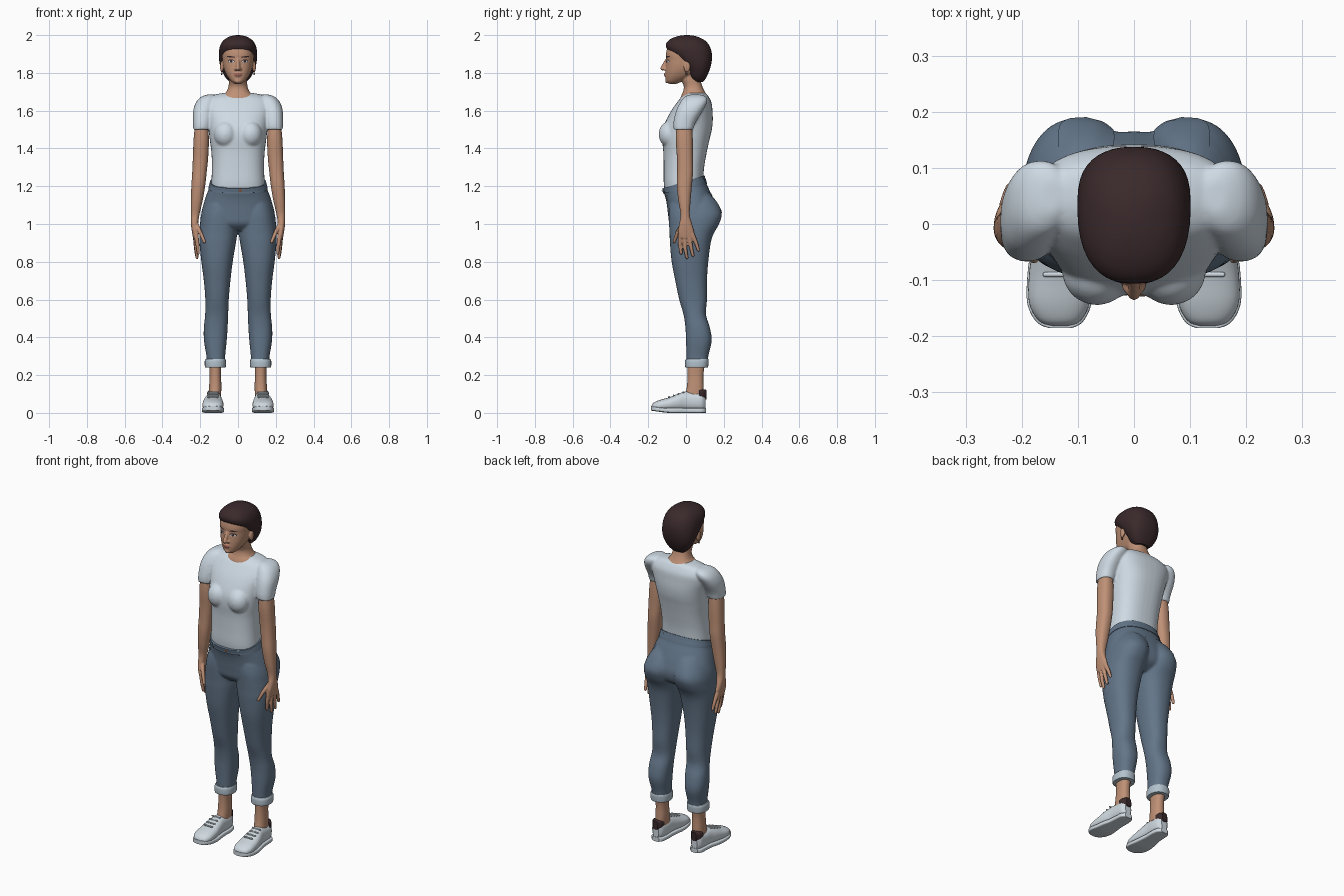
import bpy, bmesh, math
from mathutils import Vector, Matrix
from mathutils.bvhtree import BVHTree


def material(name, r, g, b):
    m = bpy.data.materials.new(name)
    m.diffuse_color = (r, g, b, 1)
    return m


SHIRT = material("white_cotton", 0.62, 0.70, 0.77)
DENIM = material("blue_denim", 0.125, 0.18, 0.25)
SKIN = material("skin", 0.52, 0.28, 0.18)
HAIR = material("dark_brown_hair", 0.042, 0.022, 0.024)
SHOE = material("shoe_white", 0.62, 0.69, 0.74)
CUFF = material("pale_denim", 0.45, 0.54, 0.61)
LIPS = material("lips", 0.36, 0.13, 0.10)
EYE = material("eye_white", 0.65, 0.65, 0.65)
COPPER = material("copper", 0.25, 0.11, 0.06)


def loft(bm, rings, s=1, p=2.3, axis='Z', n=40, sub=4):
    """Smooth loft; each ring is (t, a0, a1, b0, b1): height and the bounds of the section."""
    full = []
    for i in range(len(rings) - 1):
        q = [Vector(rings[max(0, min(len(rings) - 1, i + k))]) for k in (-1, 0, 1, 2)]
        for j in range(sub):
            t = j / sub
            full.append(0.5 * (2 * q[1] + (q[2] - q[0]) * t + (2 * q[0] - 5 * q[1] + 4 * q[2] - q[3]) * t * t
                               + (3 * q[1] - q[0] - 3 * q[2] + q[3]) * t ** 3))
    full.append(Vector(rings[-1]))
    loops = []
    for t, a0, a1, b0, b1 in full:
        loop = []
        for k in range(n):
            w = 2 * math.pi * k / n
            c, d = [math.copysign(abs(f) ** (2 / p), f) for f in (math.cos(w), math.sin(w))]
            a, b = s * ((a0 + a1) + (a1 - a0) * c) / 2, ((b0 + b1) + (b1 - b0) * d) / 2
            loop.append(bm.verts.new((a, b, t) if axis == 'Z' else (a, t, b)))
        loops.append(loop)
    for u, v in zip(loops, loops[1:]):
        for k in range(n):
            bm.faces.new((u[k], u[(k + 1) % n], v[(k + 1) % n], v[k]))
    bm.faces.new(loops[0])
    bm.faces.new(loops[-1])


def sym(rings):
    return [(z, -w, w, y0, y1) for z, w, y0, y1 in rings]


def ball(bm, c, r):
    bmesh.ops.create_icosphere(bm, subdivisions=3, radius=1,
                               matrix=Matrix.Translation(c) @ Matrix.Diagonal((*r, 1)))


def capsule(bm, a, ra, b, rb):
    a, b = Vector(a), Vector(b)
    ball(bm, a, (ra,) * 3)
    ball(bm, b, (rb,) * 3)
    rot = (b - a).to_track_quat('Z', 'Y').to_matrix().to_4x4()
    bmesh.ops.create_cone(bm, cap_ends=True, segments=16, radius1=ra, radius2=rb, depth=(b - a).length,
                          matrix=Matrix.Translation((a + b) / 2) @ rot)


def finish(name, bm, mat, voxel=0, smooth=0):
    """Turn the bmesh into an object; a voxel size fuses overlapping volumes into one skin."""
    bmesh.ops.recalc_face_normals(bm, faces=bm.faces)
    for f in bm.faces:
        f.smooth = len(f.verts) < 5
    me = bpy.data.meshes.new(name)
    bm.to_mesh(me)
    bm.free()
    me.materials.append(mat)
    ob = bpy.data.objects.new(name, me)
    bpy.context.collection.objects.link(ob)
    if voxel:
        m = ob.modifiers.new("fuse", 'REMESH')
        m.mode, m.voxel_size, m.use_smooth_shade = 'VOXEL', voxel, True
        m = ob.modifiers.new("soften", 'SMOOTH')
        m.factor, m.iterations = 0.5, smooth
    return ob


def surface(ob):
    bpy.context.view_layer.update()
    return BVHTree.FromObject(ob, bpy.context.evaluated_depsgraph_get())


def patch(name, tree, x, z, rx, rz, mat, side=-1, p=2, off=0.002, tilt=0):
    """Thin disc laid on a surface, seen from the front (side -1) or the back (side 1)."""
    bm = bmesh.new()
    prev, n = None, 28
    for ring in range(6):
        f, loop = 1 - ring / 6, []
        for k in range(n):
            w = 2 * math.pi * k / n
            c, d = [math.copysign(abs(g) ** (2 / p), g) * f for g in (math.cos(w), math.sin(w))]
            px, pz = x + rx * c, z + rz * d + tilt * rx * c
            hit = tree.ray_cast(Vector((px, side, pz)), Vector((0, -side, 0)))[0]
            loop.append(bm.verts.new((px, (hit.y if hit else 0) + side * off, pz)))
        if prev:
            for k in range(n):
                bm.faces.new((prev[k], prev[(k + 1) % n], loop[(k + 1) % n], loop[k]))
        prev = loop
    bm.faces.new(prev)
    ob = finish(name, bm, mat)
    for poly in ob.data.polygons:
        poly.use_smooth = True
    if ob.data.polygons[0].normal.y * side < 0:
        ob.data.flip_normals()
    return ob


# T-shirt: torso, bust and sleeves
bm = bmesh.new()
loft(bm, sym([(1.17, .142, -.112, .088), (1.22, .141, -.118, .09), (1.30, .138, -.118, .096), (1.38, .141, -.12, .11),
              (1.45, .15, -.127, .125), (1.50, .156, -.124, .137), (1.55, .165, -.105, .142), (1.60, .178, -.078, .14),
              (1.64, .178, -.05, .136), (1.67, .155, -.026, .122), (1.688, .11, 0, .108), (1.695, .06, .01, .09)]), p=2.5)
for s in (-1, 1):
    ball(bm, (s * .066, -.085, 1.475), (.062, .06, .07))
    loft(bm, [(1.50, .148, .237, -.066, .038), (1.54, .14, .238, -.066, .052), (1.60, .13, .237, -.052, .088),
              (1.645, .12, .222, -.03, .112), (1.672, .12, .197, -.008, .108), (1.685, .13, .165, .02, .08)], s)
finish("tshirt", bm, SHIRT, .006, 6)

# Jeans: hips and both legs, waist tilted up at the back
bm = bmesh.new()
loft(bm, sym([(1.225, .147, -.124, .096), (1.19, .153, -.117, .108), (1.15, .168, -.108, .13), (1.10, .184, -.101, .155),
              (1.05, .195, -.095, .165), (1.0, .19, -.086, .15), (.965, .1, -.05, .1)]))
for s in (-1, 1):
    loft(bm, [(1.14, .02, .15, -.08, .13), (1.10, .002, .178, -.088, .17), (1.05, .0, .195, -.092, .189),
              (1.0, .001, .201, -.09, .175), (.95, .004, .204, -.087, .147), (.9, .011, .204, -.085, .131),
              (.8, .028, .194, -.076, .118), (.7, .04, .181, -.057, .111), (.6, .049, .173, -.036, .111),
              (.52, .052, .174, -.013, .106), (.45, .055, .181, -.003, .127), (.38, .06, .18, 0, .136),
              (.3, .068, .167, .003, .118), (.25, .07, .165, .004, .113)], s)


def tilt_waist(bm):
    for v in bm.verts:
        if v.co.z > 1.1:
            v.co.z += .3 * v.co.y * (v.co.z - 1.1) / .12


tilt_waist(bm)
jeans = finish("jeans", bm, DENIM, .006, 5)
denim = surface(jeans)

# Waistband, button, pockets and belt loops
bm = bmesh.new()
loft(bm, sym([(1.188, .157, -.122, .112), (1.20, .155, -.122, .108), (1.215, .151, -.125, .102),
              (1.227, .149, -.126, .098)]), sub=2)
tilt_waist(bm)
waistband = finish("waistband", bm, DENIM)
band = surface(waistband)
patch("jeans_button", band, .012, 1.178, .009, .009, COPPER, off=.004)
for s in (-1, 1):
    patch("back_pocket", denim, s * .085, 1.115, .05, .055, DENIM, side=1, p=5, off=.004, tilt=s * .12)
    patch("front_pocket", denim, s * .108, 1.14, .034, .016, DENIM, p=3, off=.003, tilt=s * .3)
    for side in (-1, 1):
        patch("belt_loop", band, s * .082, 1.18 if side < 0 else 1.235, .005, .018, DENIM, side, 6, .005)

# Turned-up cuffs and ankles
for s in (-1, 1):
    bm = bmesh.new()
    loft(bm, [(.24, .066, .174, -.003, .116), (.25, .064, .176, -.005, .118), (.275, .064, .176, -.005, .12),
              (.286, .067, .171, 0, .118)], s)
    finish("jeans_cuff", bm, CUFF)
    bm = bmesh.new()
    loft(bm, [(.26, .088, .152, .006, .1), (.2, .09, .15, .008, .092), (.14, .088, .153, .005, .093),
              (.09, .09, .155, -.005, .095)], s)
    finish("ankle", bm, SKIN)

# Shoes: upper, sole, heel tab and laces
UPPER = [(-.182, .115, .148, .018, .038), (-.172, .095, .17, .012, .053), (-.14, .079, .187, .01, .068),
         (-.09, .077, .187, .01, .082), (-.04, .082, .18, .01, .102), (0, .086, .17, .01, .113),
         (.05, .086, .166, .01, .11), (.085, .092, .162, .01, .118), (.103, .108, .146, .015, .11)]
for s in (-1, 1):
    bm = bmesh.new()
    loft(bm, UPPER, s, axis='Y')
    finish("shoe_upper", bm, SHOE)
    bm = bmesh.new()
    loft(bm, [(y * 1.02, a - .003, b + .003, .012 * max(0, -y - .1) / .08, .026 + .01 * max(0, -y - .1) / .08)
              for y, a, b, _, _ in UPPER], s, 5, 'Y')
    finish("shoe_sole", bm, SHOE)
    bm = bmesh.new()
    loft(bm, [(.07, .091, .163, .085, .121), (.09, .095, .159, .07, .125), (.108, .111, .143, .07, .122)], s, 3, 'Y')
    finish("heel_tab", bm, HAIR)
    bm = bmesh.new()
    for i in range(4):
        y, z = -.09 + i * .025, .084 + i * .0085
        capsule(bm, (s * .108, y, z), .0045, (s * .158, y, z), .0045)
    finish("shoe_laces", bm, SHOE)

# Arms and hands with spread fingers
FINGERS = [((.222, -.03, .945), (.214, -.032, .89), (.21, -.026, .845)),
           ((.225, -.008, .94), (.221, -.004, .87), (.217, .005, .822)),
           ((.227, .014, .94), (.224, .026, .88), (.22, .037, .832)),
           ((.228, .034, .945), (.224, .053, .90), (.221, .066, .862)),
           ((.222, -.018, 1.0), (.198, -.046, .952), (.178, -.063, .905))]
for s in (-1, 1):
    bm = bmesh.new()
    loft(bm, [(1.54, .16, .226, -.048, .03), (1.45, .154, .235, -.054, .036), (1.35, .158, .239, -.048, .037),
              (1.28, .165, .242, -.047, .038), (1.2, .174, .247, -.048, .031), (1.12, .188, .25, -.04, .024),
              (1.05, .204, .25, -.029, .02), (1.0, .211, .249, -.036, .032), (.96, .212, .244, -.042, .043),
              (.925, .215, .238, -.034, .04)], s)
    for chain in FINGERS:
        a, b, c = [(s * x, y, z) for x, y, z in chain]
        capsule(bm, a, .0125, b, .0105)
        capsule(bm, b, .0105, c, .008)
    finish("arm_and_hand", bm, SKIN, .004, 3)

# Head, nose, ears and neck
bm = bmesh.new()
loft(bm, sym([(1.742, .018, -.09, -.05), (1.755, .036, -.104, -.02), (1.78, .056, -.108, .03), (1.81, .071, -.108, .07),
              (1.84, .079, -.106, .09), (1.87, .083, -.104, .10), (1.90, .085, -.106, .105), (1.94, .08, -.096, .1),
              (1.97, .06, -.07, .07), (1.985, .03, -.03, .04)]), p=2.35)
loft(bm, sym([(1.62, .1, -.03, .115), (1.66, .097, -.031, .118), (1.682, .083, -.024, .112), (1.70, .062, -.016, .1),
              (1.73, .05, -.012, .086), (1.77, .049, -.03, .076), (1.82, .048, -.04, .07)]))
capsule(bm, (0, -.102, 1.868), .009, (0, -.124, 1.824), .012)
ball(bm, (0, -.106, 1.791), (.022, .009, .012))
ball(bm, (0, -.1, 1.757), (.018, .01, .012))
for s in (-1, 1):
    ball(bm, (s * .012, -.112, 1.82), (.009, .011, .008))
    ball(bm, (s * .086, .005, 1.832), (.009, .018, .03))
head = finish("head_and_neck", bm, SKIN, .004, 4)
face = surface(head)

# Eyes, brows, lips and earrings
patch("upper_lip", face, 0, 1.795, .023, .005, LIPS)
patch("lower_lip", face, 0, 1.787, .019, .006, LIPS)
for s in (-1, 1):
    patch("eyelashes", face, s * .036, 1.862, .018, .0095, HAIR, off=.0015)
    patch("eye", face, s * .036, 1.860, .015, .007, EYE, off=.0025)
    patch("iris", face, s * .036, 1.8605, .0065, .007, HAIR, off=.0035)
    patch("eyebrow", face, s * .038, 1.885, .022, .0035, HAIR, tilt=s * .08)
    bm = bmesh.new()
    ball(bm, (s * .086, .002, 1.796), (.005, .005, .007))
    finish("earring", bm, COPPER)

# Short hair, sweeping back from the forehead to the nape
bm = bmesh.new()
loft(bm, sym([(1.752, .042, .045, .09), (1.775, .066, .022, .107), (1.81, .085, .008, .123), (1.84, .095, -.014, .132),
              (1.87, .1, -.045, .137), (1.90, .101, -.078, .137), (1.925, .099, -.1, .132), (1.95, .092, -.106, .12),
              (1.972, .077, -.092, .1), (1.988, .054, -.064, .07), (1.997, .028, -.03, .04), (2.0, .006, 0, .012)]), p=2.4)
finish("hair", bm, HAIR)
